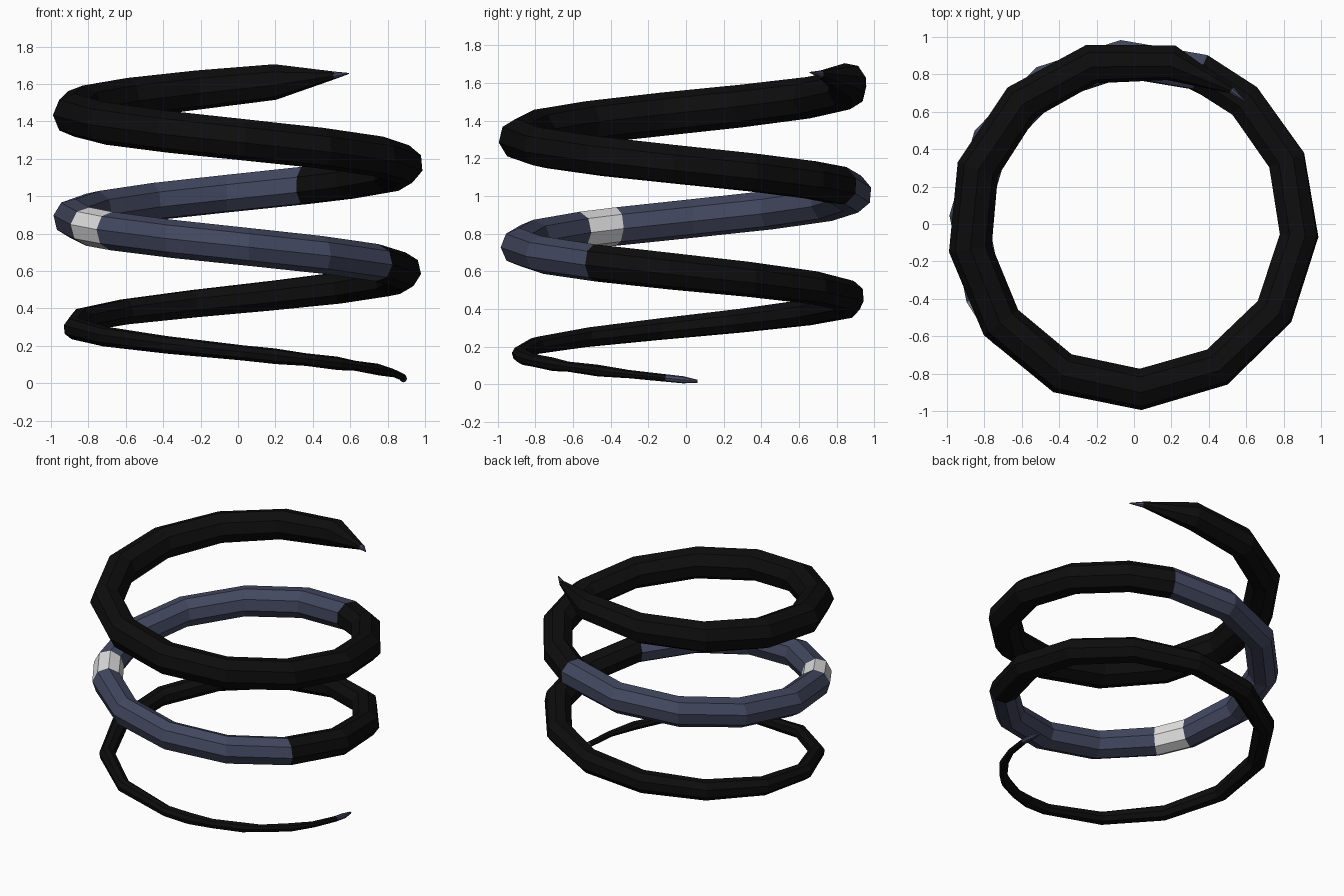
import bpy, bmesh
from math import sin, cos, radians

if "Cube" in bpy.data.objects:
    bpy.data.objects.remove(bpy.data.objects["Cube"])

SIDES = 8
COIL_RADIUS = 0.885
RISE = 0.1425          # height gained per quarter turn
TWIST = 9.3            # roll of the cross-section per quarter turn

# Tube thickness along the coil: (degrees turned, tube radius)
THICKNESS = [(-4, 0.008), (1, 0.019), (7, 0.02), (20, 0.022), (32, 0.031), (45, 0.027),
             (53, 0.036), (66, 0.034), (77, 0.042), (88, 0.041), (180, 0.062),
             (270, 0.082), (360, 0.099), (540, 0.104), (720, 0.108), (900, 0.116),
             (985, 0.106), (1003, 0.097), (1026, 0.02), (1032, 0.003)]


def material(name, color):
    mat = bpy.data.materials.new(name)
    mat.use_nodes = True
    rgba = (*color, 1)
    mat.diffuse_color = rgba
    mat.node_tree.nodes["Principled BSDF"].inputs["Base Color"].default_value = rgba
    return mat


BLACK = material("black", (0.004, 0.004, 0.004))
BLUE = material("slate blue", (0.056, 0.064, 0.115))
WHITE = material("pale grey", (0.75, 0.75, 0.75))


def thickness(turn):
    for (a, ra), (b, rb) in zip(THICKNESS, THICKNESS[1:]):
        if turn <= b:
            return ra + (rb - ra) * (turn - a) / (b - a)
    return THICKNESS[-1][1]


def even(start, end, steps):
    return [start + (end - start) * i / steps for i in range(steps + 1)]


def ring(bm, turn):
    """Octagonal cross-section in the radial plane, rolling slowly along the coil."""
    q = turn / 90
    r = thickness(turn)
    heading = radians(-turn)
    verts = []
    for k in range(SIDES):
        a = radians(360 * (k + 0.5) / SIDES + TWIST * (q - 7.5))
        dist = COIL_RADIUS + r * cos(a)
        height = 0.022 + RISE * q + r * sin(a)
        verts.append(bm.verts.new((dist * cos(heading), dist * sin(heading), height)))
    return verts


def section(name, turns, mat, cap_start=False, cap_end=False):
    """Piece of the coil skinned through rings at the given turns."""
    bm = bmesh.new()
    rings = [ring(bm, t) for t in turns]
    for lower, upper in zip(rings, rings[1:]):
        for k in range(SIDES):
            n = (k + 1) % SIDES
            bm.faces.new((lower[k], lower[n], upper[n], upper[k]))
    if cap_start:
        bm.faces.new(rings[0])
    if cap_end:
        bm.faces.new(rings[-1])
    bmesh.ops.recalc_face_normals(bm, faces=bm.faces)
    # Open pieces: make sure the skin faces away from the tube's centre
    face = bm.faces[0]
    centre = sum((v.co for v in rings[0] + rings[1]), face.normal * 0) / (2 * SIDES)
    face.normal_update()
    if face.normal.dot(face.calc_center_median() - centre) < 0:
        bmesh.ops.reverse_faces(bm, faces=bm.faces)
    mesh = bpy.data.meshes.new(name)
    bm.to_mesh(mesh)
    bm.free()
    mesh.materials.append(mat)
    obj = bpy.data.objects.new(name, mesh)
    bpy.context.collection.objects.link(obj)


# Thin knobbly tail
section("tail_tip", [-4, 1, 7], BLUE, cap_start=True)
section("tail", [7, 20, 32, 45, 53, 66, 77, 88], BLACK)

# Lower coil, coloured middle coil with its pale ring, upper coil
section("lower_coil", even(88, 393, 11), BLACK)
section("middle_coil_front", even(393, 500, 4), BLUE)
section("pale_ring", [500, 515], WHITE)
section("middle_coil_back", even(515, 653.5, 5), BLUE)
section("upper_coil", [653.5, 672, 697.3] + even(724, 1003, 10), BLACK)

# Pointed upper end
section("upper_taper", [1003, 1026], BLACK)
section("upper_tip", [1026, 1032], BLUE, cap_end=True)
